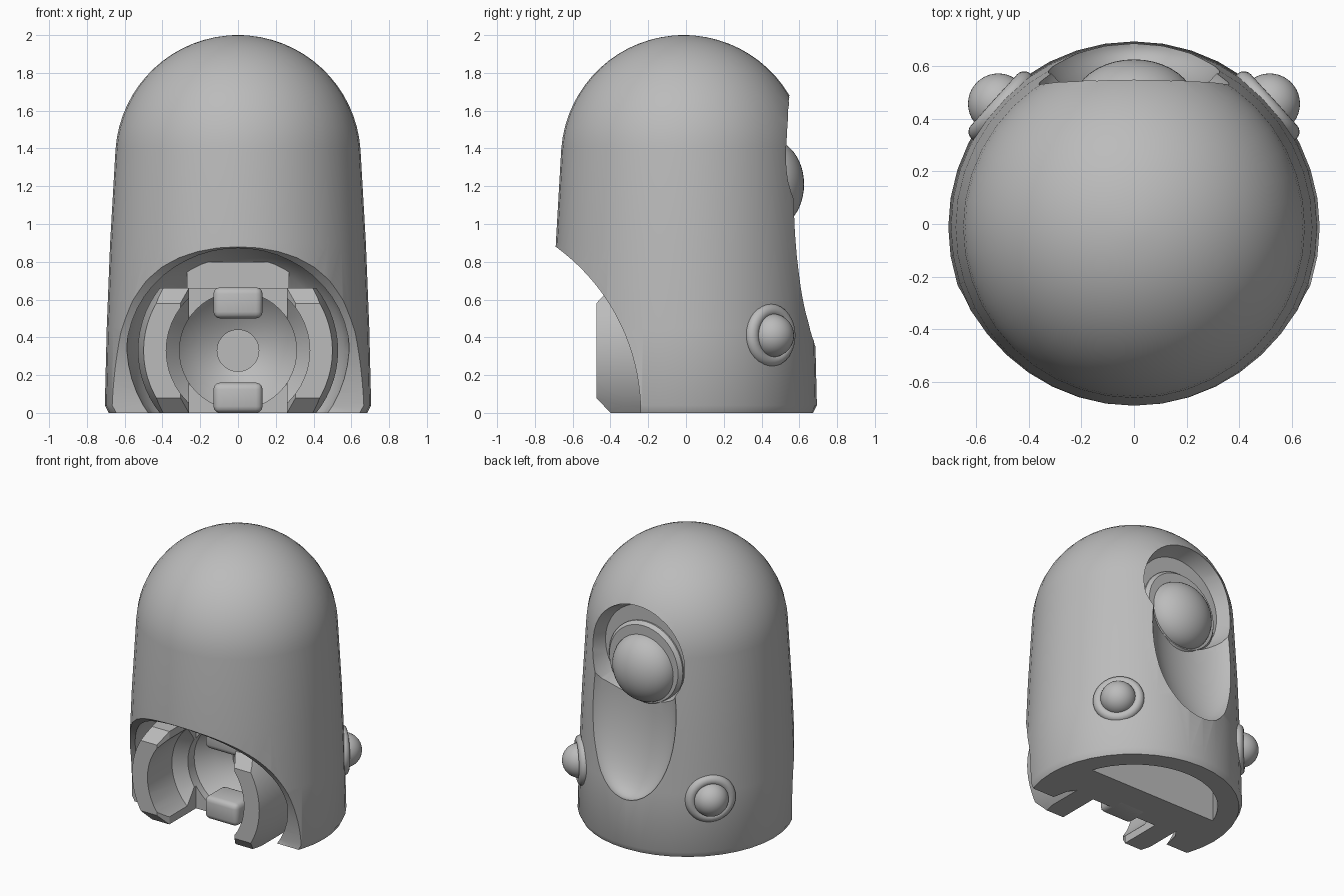
import bpy, bmesh, math
from math import sin, cos, pi, radians
from mathutils import Matrix, Vector

if "Cube" in bpy.data.objects:
    bpy.data.objects.remove(bpy.data.objects["Cube"], do_unlink=True)

grey = bpy.data.materials.new("plain_grey")
grey.use_nodes = True
tone = (0.5, 0.5, 0.5, 1)
grey.diffuse_color = tone
grey.node_tree.nodes["Principled BSDF"].inputs["Base Color"].default_value = tone

ALONG_Y = Matrix.Rotation(radians(-90), 4, 'X')   # local z becomes +y
ALONG_X = Matrix.Rotation(radians(90), 4, 'Y')    # local z becomes +x


def finish(name, bm, matrix=Matrix()):
    bmesh.ops.remove_doubles(bm, verts=bm.verts, dist=1e-5)
    bm.transform(matrix)
    bmesh.ops.recalc_face_normals(bm, faces=bm.faces)
    mesh = bpy.data.meshes.new(name)
    bm.to_mesh(mesh)
    bm.free()
    mesh.materials.append(grey)
    ob = bpy.data.objects.new(name, mesh)
    bpy.context.collection.objects.link(ob)
    return ob


def lathe(name, profile, matrix=Matrix(), sides=48):
    """Revolve (radius, height) points around local z; caps both ends."""
    pts = [(0, profile[0][1])] + profile + [(0, profile[-1][1])]
    bm = bmesh.new()
    vs = [bm.verts.new((r, 0, h)) for r, h in pts]
    es = [bm.edges.new(p) for p in zip(vs, vs[1:])]
    bmesh.ops.spin(bm, geom=vs + es, cent=(0, 0, 0), axis=(0, 0, 1),
                   angle=2 * pi, steps=sides, use_merge=True)
    return finish(name, bm, matrix)


def box(name, low, high, bevel=0):
    bm = bmesh.new()
    bmesh.ops.create_cube(bm, size=1)
    lo, hi = Vector(low), Vector(high)
    bm.transform(Matrix.Translation((lo + hi) / 2) @ Matrix.Diagonal((*(hi - lo), 1)))
    if bevel:
        bmesh.ops.bevel(bm, geom=bm.edges[:], offset=bevel, segments=3,
                        affect='EDGES', profile=0.5)
    return finish(name, bm)


def prism(name, outline, half, matrix=Matrix()):
    """Extrude an xy outline from -half to half along local z."""
    bm = bmesh.new()
    face = bm.faces.new([bm.verts.new((a, b, -half)) for a, b in outline])
    out = bmesh.ops.extrude_face_region(bm, geom=[face])
    bmesh.ops.translate(bm, vec=(0, 0, 2 * half),
                        verts=[v for v in out['geom'] if isinstance(v, bmesh.types.BMVert)])
    return finish(name, bm, matrix)


def ball(name, centre, scale):
    bm = bmesh.new()
    bmesh.ops.create_uvsphere(bm, u_segments=40, v_segments=24, radius=1)
    return finish(name, bm, Matrix.Translation(centre) @ Matrix.Diagonal((*scale, 1)))


def carve(ob, cutter, operation='DIFFERENCE'):
    mod = ob.modifiers.new("cut", 'BOOLEAN')
    mod.operation, mod.solver, mod.object = operation, 'EXACT', cutter
    bpy.context.view_layer.update()
    mesh = bpy.data.meshes.new_from_object(
        ob.evaluated_get(bpy.context.evaluated_depsgraph_get()))
    ob.modifiers.clear()
    ob.data = mesh
    bpy.data.objects.remove(cutter, do_unlink=True)


def smooth(ob, angle=35):
    bpy.ops.object.select_all(action='DESELECT')
    ob.select_set(True)
    bpy.context.view_layer.objects.active = ob
    bpy.ops.object.shade_smooth_by_angle(angle=radians(angle))


def at(y, z):
    return Matrix.Translation((0, y, z)) @ ALONG_Y


# Domed body: tapered wall below, half sphere on top
dome = [(0.65 * cos(a), 1.35 + 0.65 * sin(a))
        for a in (radians(4 + 86 * i / 16) for i in range(16))]
body = lathe("body", [(0.685, 0), (0.705, 0.04), (0.695, 0.45), (0.677, 0.9)]
             + dome + [(0.02, 2.0)], Matrix.Translation((0, -0.012, 0)), 40)

# Bend clearance across the lower front
carve(body, lathe("bend_cutter", [(1.085, -1), (1.085, 1)],
                  Matrix.Translation((0, -1.325, 0)) @ ALONG_X, 128))
# Rounded chamber that holds the socket
carve(body, lathe("chamber_cutter", [(0.53, -0.8), (0.55, -0.6), (0.59, -0.3), (0.56, -0.13),
                                     (0.48, 0.02), (0.36, 0.12)], at(0, 0.33)))
# Hollow in the underside behind the socket
arc = [(0.54 * cos(a), 0.54 * sin(a)) for a in (radians(20 + 140 * i / 20) for i in range(21))]
carve(body, prism("hollow_cutter", arc, 0.33))
# Scooped groove and round bowl on the back
carve(body, ball("groove_cutter", (0, 0.66, 1.0), (0.36, 0.2, 0.65)))
carve(body, lathe("bowl_cutter", [(0.325, 0.44), (0.365, 0.54), (0.365, 1)], at(0, 1.315)))
smooth(body, 30)

# Flat wall at the back of the chamber, above the socket
box("chamber_wall", (-0.27, -0.01, 0.6), (0.27, 0.15, 0.8))

# Socket: drum with flat top and bottom, chamfered front
socket = lathe("socket", [(0.5, -0.475), (0.53, -0.33), (0.53, 0.16)], at(0, 0.33), 64)
side = [(-0.475, 0.08), (-0.4, 0), (0.2, 0), (0.2, 0.66), (-0.4, 0.66), (-0.475, 0.58)]
to_yz = Matrix(((0, 0, 1, 0), (1, 0, 0, 0), (0, 1, 0, 0), (0, 0, 0, 1)))
carve(socket, prism("flat_cutter", side, 1, to_yz), 'INTERSECT')
# Ball seat, with funnel and pin hole
carve(socket, lathe("seat_cutter", [(0.38, -0.8), (0.38, -0.2), (0.31, -0.12), (0.31, -0.05),
                                    (0.22, 0.05), (0.11, 0.1), (0.11, 0.14)], at(0, 0.33)))
# Gap between the two jaws
carve(socket, box("gap_cutter", (-0.26, -1, -1), (0.26, -0.1, 1)))
# Spread the inner jaw edges
for s in (-1, 1):
    wedge = [(-0.1, -0.6), (0.38, -0.6), (0.26, -0.4), (-0.1, -0.4)]
    carve(socket, prism("wedge_cutter", [(s * a, b) for a, b in wedge], 1))
smooth(socket, 30)

# Upper and lower snap clips
for name, low, high in (("upper_clip", 0.5, 0.665), ("lower_clip", 0, 0.16)):
    clip = box(name, (-0.13, -0.2, low), (0.13, 0.02, high), 0.035)
    smooth(clip)

# Back lens: collar and bulging eye
collar = lathe("lens_collar", [(0.29, 0.38), (0.29, 0.45), (0.27, 0.475), (0.23, 0.475)],
               at(0, 1.24))
smooth(collar)
lens = ball("lens", (0, 0.45, 1.21), (0.235, 0.175, 0.235))
smooth(lens, 60)

# Rear side bolts: round collar and domed head
for s, label in ((1, "left"), (-1, "right")):
    aim = Vector((s * 0.74, 0.67, 0)).normalized()
    turn = Matrix.Translation((0, -0.01, 0.41)) @ aim.to_track_quat('Z', 'Y').to_matrix().to_4x4()
    ring = [(0.13 + 0.037 * cos(a), 0.68 + 0.037 * sin(a))
            for a in (radians(-90 + 18 * i) for i in range(16))]
    smooth(lathe(label + "_bolt_collar", ring, turn, 32), 50)
    head = ball(label + "_bolt_head", turn @ Vector((0, 0, 0.695)), (0.115,) * 3)
    smooth(head, 60)
